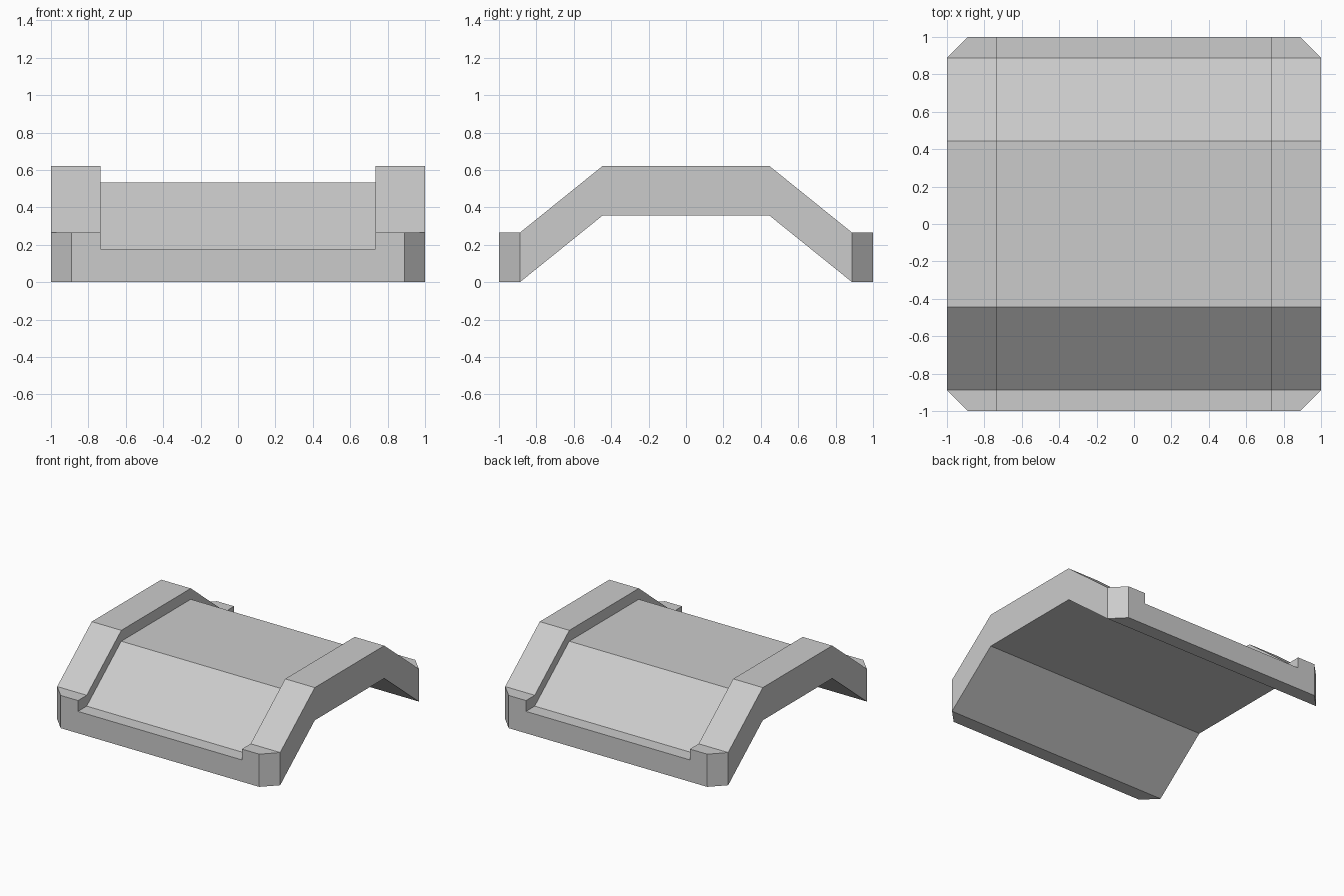
import bpy
import bmesh

cube = bpy.data.objects.get("Cube")
if cube:
    bpy.data.objects.remove(cube, do_unlink=True)

RAIL_IN = 0.735    # inner face of the side rails
RAIL_H = 0.265     # full thickness at the rails
DECK_H = 0.177     # thickness at the recessed deck

# Stations along the bridge: y, underside height, half width
half = [(-1.0, 0.0, 0.89), (-0.888, 0.0, 1.0), (-0.445, 0.357, 1.0)]
stations = half + [(-y, z, w) for y, z, w in reversed(half)]

# Sweep a shallow channel section through the stations
bm = bmesh.new()
rings = []
for y, z, w in stations:
    side = [(w, 0), (w, RAIL_H), (RAIL_IN, RAIL_H), (RAIL_IN, DECK_H)]
    section = side + [(-x, h) for x, h in reversed(side)]
    rings.append([bm.verts.new((x, y, z + h)) for x, h in section])
for a, b in zip(rings, rings[1:]):
    for i in range(len(a)):
        j = (i + 1) % len(a)
        bm.faces.new((a[i], a[j], b[j], b[i]))
# End walls
bm.faces.new(rings[0])
bm.faces.new(rings[-1])
bmesh.ops.recalc_face_normals(bm, faces=bm.faces)

mesh = bpy.data.meshes.new("bridge_span")
bm.to_mesh(mesh)
bm.free()
bridge = bpy.data.objects.new("bridge_span", mesh)
bpy.context.collection.objects.link(bridge)

# Plain grey finish
grey = bpy.data.materials.new("light_grey")
grey.use_nodes = True
colour = (0.6, 0.6, 0.6, 1.0)
grey.diffuse_color = colour
grey.node_tree.nodes["Principled BSDF"].inputs["Base Color"].default_value = colour
mesh.materials.append(grey)
